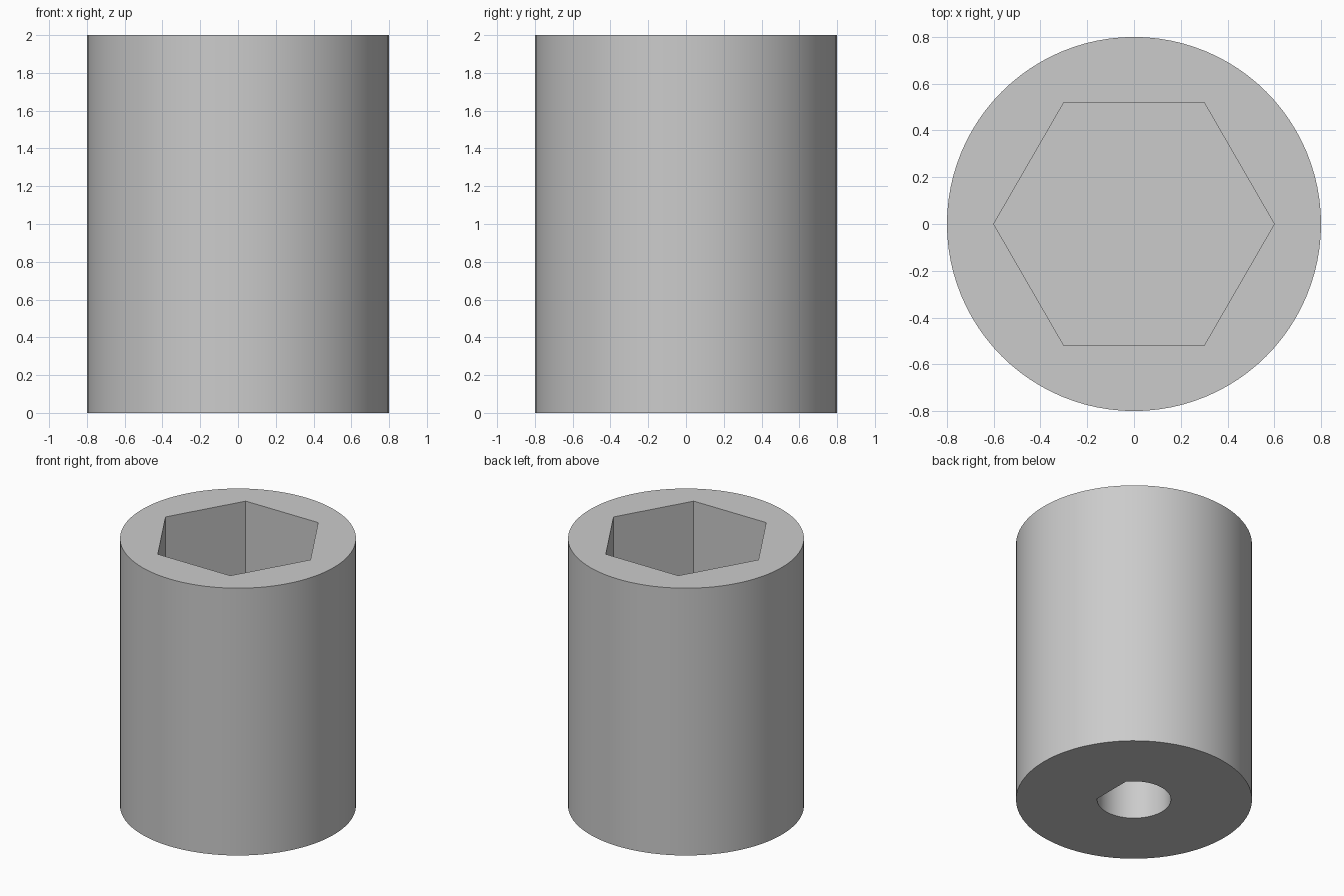
import bpy
import bmesh
from math import acos, cos, pi, radians, sin, tau

cube = bpy.data.objects.get("Cube")
if cube:
    bpy.data.objects.remove(cube, do_unlink=True)

HEIGHT, BODY_R = 2.0, 0.8
HEX_R, HEX_FLOOR = 0.6, 1.0
BORE_R, BORE_FLAT, BORE_ROOF = 0.25, 0.2, 0.8

grey = bpy.data.materials.new("plain grey")
grey.use_nodes = True
colour = (0.6, 0.6, 0.6, 1)
grey.diffuse_color = colour
grey.node_tree.nodes["Principled BSDF"].inputs["Base Color"].default_value = colour

bm = bmesh.new()


def arc(radius, start, end, count):
    """Points along an arc, both ends included."""
    return [(radius * cos(start + (end - start) * i / (count - 1)),
             radius * sin(start + (end - start) * i / (count - 1)))
            for i in range(count)]


def circle(radius, sides):
    return arc(radius, 0, tau, sides + 1)[:-1]


def tube(outline, z_low, z_high):
    """Upright wall; returns its lower and upper vertex rings."""
    low, high = ([bm.verts.new((x, y, z)) for x, y in outline]
                 for z in (z_low, z_high))
    n = len(outline)
    for i in range(n):
        j = (i + 1) % n
        bm.faces.new((low[i], low[j], high[j], high[i]))
    return low, high


def fill_between(*rings):
    """Flat face with a hole in it."""
    edges = [bm.edges.get((r[i - 1], r[i])) for r in rings for i in range(len(r))]
    bmesh.ops.triangle_fill(bm, edges=edges, use_beauty=True, normal=(0, 0, 1))


# Round body, hexagonal socket above and D-shaped shaft bore below
half = acos(BORE_FLAT / BORE_R)
body_low, body_high = tube(circle(BODY_R, 96), 0, HEIGHT)
hex_low, hex_high = tube(circle(HEX_R, 6), HEX_FLOOR, HEIGHT)
bore_low, bore_high = tube(arc(BORE_R, half, tau - half, 49), 0, BORE_ROOF)

# End faces, socket floor and bore roof
fill_between(body_high, hex_high)
fill_between(body_low, bore_low)
bm.faces.new(hex_low)
bm.faces.new(bore_high)
bmesh.ops.recalc_face_normals(bm, faces=bm.faces[:])

mesh = bpy.data.meshes.new("shaft_adapter")
bm.to_mesh(mesh)
bm.free()
mesh.materials.append(grey)
adapter = bpy.data.objects.new("shaft_adapter", mesh)
bpy.context.collection.objects.link(adapter)

# Smooth round walls with crisp rims
bpy.ops.object.select_all(action="DESELECT")
adapter.select_set(True)
bpy.context.view_layer.objects.active = adapter
bpy.ops.object.shade_smooth_by_angle(angle=radians(30))
